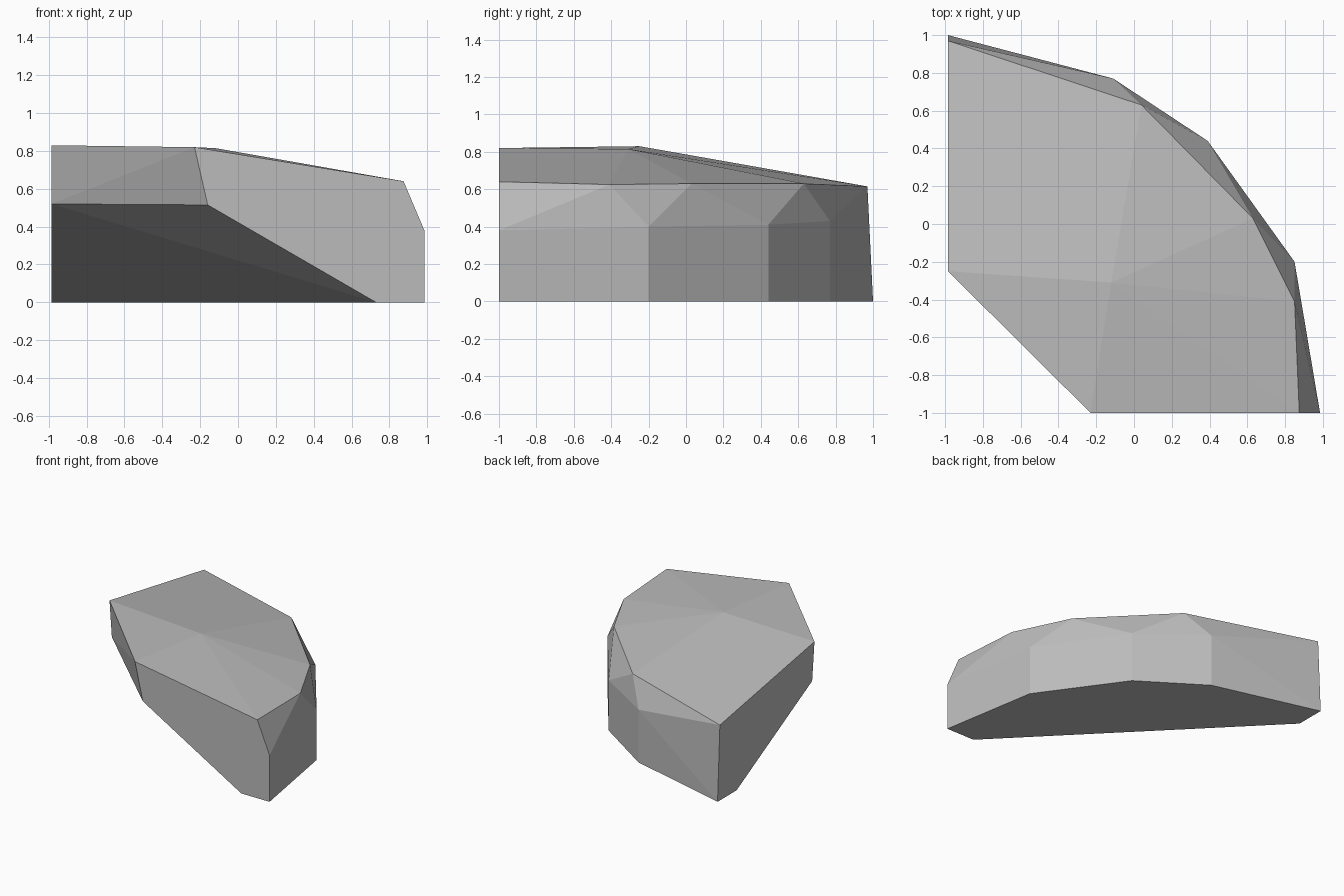
import bpy
import bmesh


def remove_default_cube():
    cube = bpy.data.objects.get("Cube")
    if cube:
        bpy.data.objects.remove(cube, do_unlink=True)


def flat_material(name, colour):
    material = bpy.data.materials.new(name)
    material.use_nodes = True
    material.diffuse_color = colour
    shader = material.node_tree.nodes["Principled BSDF"]
    shader.inputs["Base Color"].default_value = colour
    shader.inputs["Roughness"].default_value = 0.9
    return material


def faceted_solid(name, corners, material):
    """Wrap a set of corner points in a flat-faced convex solid."""
    bm = bmesh.new()
    for corner in corners:
        bm.verts.new(corner)
    hull = bmesh.ops.convex_hull(bm, input=bm.verts[:])
    spare = {v for v in hull["geom_interior"] + hull["geom_unused"]
             if isinstance(v, bmesh.types.BMVert)}
    bmesh.ops.delete(bm, geom=list(spare), context="VERTS")
    # Merge coplanar triangles into whole facets
    bmesh.ops.dissolve_limit(bm, angle_limit=0.003,
                             verts=bm.verts[:], edges=bm.edges[:])
    bmesh.ops.recalc_face_normals(bm, faces=bm.faces[:])
    mesh = bpy.data.meshes.new(name)
    bm.to_mesh(mesh)
    bm.free()
    mesh.materials.append(material)
    rock = bpy.data.objects.new(name, mesh)
    bpy.context.collection.objects.link(rock)
    return rock


remove_default_cube()
stone = flat_material("stone grey", (0.5, 0.5, 0.5, 1.0))

left, right, front, back = -0.985, 0.985, -1.0, 1.0

# Curved outer wall: x, y and the height where the vertical part ends
wall = [(right, front, 0.38), (0.85, -0.2, 0.4),
        (0.39, 0.44, 0.41), (-0.11, 0.77, 0.43)]
corners = [(x, y, z) for x, y, top in wall for z in (0, top)]

# Back tip and the inner edge of the base
corners += [(left, back, 0), (left, 0.755, 0), (0.73, front, 0)]

# Upper edge of the undercut diagonal side
corners += [(left, -0.22, 0.52), (-0.16, front, 0.515)]

# Rim of the sloping top, then its raised middle
corners += [(left, -0.25, 0.83), (-0.23, front, 0.82),
            (0.875, front, 0.64), (0.85, -0.41, 0.625),
            (0.63, 0.03, 0.63), (0.04, 0.63, 0.63),
            (left, 0.97, 0.615), (-0.12, -0.31, 0.815)]

faceted_solid("rock", corners, stone)
